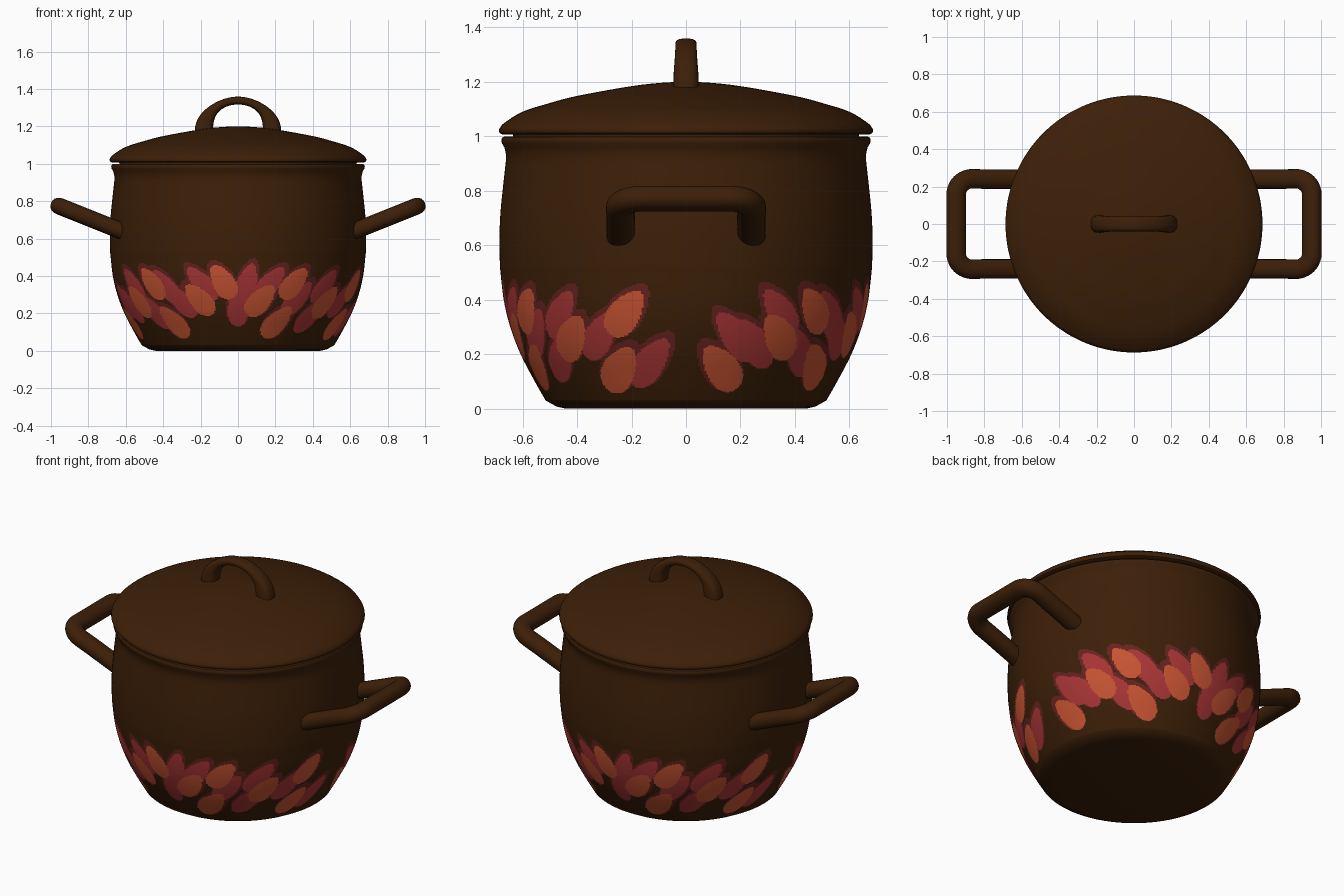
import bpy, bmesh, math
from mathutils import Vector

if "Cube" in bpy.data.objects:
    bpy.data.objects.remove(bpy.data.objects["Cube"])


def material(name, rgb):
    m = bpy.data.materials.new(name)
    m.diffuse_color = (*rgb, 1)
    m.use_nodes = True
    m.node_tree.nodes["Principled BSDF"].inputs["Base Color"].default_value = m.diffuse_color
    return m


BROWN = material("dark brown enamel", (0.046, 0.0140, 0.0025))
MAROON = material("maroon leaf shadow", (0.13, 0.017, 0.014))
RED = material("red leaf", (0.40, 0.036, 0.036))
ORANGE = material("orange leaf", (0.58, 0.088, 0.032))


def finish(bm, name, mats, angle=40):
    bmesh.ops.remove_doubles(bm, verts=bm.verts, dist=1e-5)
    me = bpy.data.meshes.new(name)
    bm.to_mesh(me)
    bm.free()
    ob = bpy.data.objects.new(name, me)
    bpy.context.collection.objects.link(ob)
    for m in mats:
        me.materials.append(m)
    bpy.ops.object.select_all(action='DESELECT')
    ob.select_set(True)
    bpy.context.view_layer.objects.active = ob
    bpy.ops.object.shade_smooth_by_angle(angle=math.radians(angle))
    return ob


def spline(pts, n):
    """Smooth curve through 2D points, n steps per span."""
    p = [Vector(q) for q in pts]
    p = [2 * p[0] - p[1]] + p + [2 * p[-1] - p[-2]]
    out = []
    for i in range(1, len(p) - 2):
        a, b, c, d = p[i - 1:i + 3]
        for k in range(n):
            t = k / n
            out.append(0.5 * (2 * b + (c - a) * t + (2 * a - 5 * b + 4 * c - d) * t * t
                              + (3 * b - a - 3 * c + d) * t ** 3))
    return out + [p[-2]]


def lathe(profile, segs):
    """Revolve (radius, z) points; angle 0 is the front, 90 degrees is +x."""
    bm = bmesh.new()
    rings = []
    for r, z in profile:
        rings.append([bm.verts.new((r * math.sin(2 * math.pi * i / segs),
                                    -r * math.cos(2 * math.pi * i / segs), z)) for i in range(segs)])
    for lo, hi in zip(rings, rings[1:]):
        for i in range(segs):
            j = (i + 1) % segs
            bm.faces.new((lo[i], lo[j], hi[j], hi[i]))
    return bm


def sweep(path, normal, sizes, name, power=1.0, segs=20):
    """Sweep a rounded section along a planar path; sizes = (in plane, along normal)."""
    bm = bmesh.new()
    rings = []
    for i, p in enumerate(path):
        tan = (path[min(i + 1, len(path) - 1)] - path[max(i - 1, 0)]).normalized()
        side = tan.cross(normal).normalized()
        a, b = sizes[i]
        ring = []
        for k in range(segs):
            c, s = math.cos(2 * math.pi * k / segs), math.sin(2 * math.pi * k / segs)
            c = math.copysign(abs(c) ** power, c)
            s = math.copysign(abs(s) ** power, s)
            ring.append(bm.verts.new(p + side * a * c + normal * b * s))
        rings.append(ring)
    for r, q in zip(rings, rings[1:]):
        for k in range(segs):
            j = (k + 1) % segs
            bm.faces.new((r[k], r[j], q[j], q[k]))
    bm.faces.new(rings[0])
    bm.faces.new(rings[-1])
    bmesh.ops.recalc_face_normals(bm, faces=bm.faces)
    return finish(bm, name, [BROWN], 60)


# Pot body: fine outer wall so the leaves can be coloured by face
outer = spline([(.515, .03), (.555, .1), (.607, .2), (.645, .3), (.669, .4), (.683, .52)], 22)
outer += spline([(.683, .52), (.685, .62), (.681, .72), (.671, .82), (.661, .91)], 5)[1:]
outer = [(0, 0), (.44, 0), (.475, .008)] + [tuple(p) for p in outer]
rim = [(.661, .935), (.667, .96), (.676, .975), (.678, .988), (.673, .997), (.662, 1.0), (.645, .997)]
inner = [(.637, .96), (.635, .91), (.655, .72), (.657, .55), (.62, .3), (.53, .1), (.46, .04), (0, .04)]
bm = lathe(outer + rim + inner, 480)

# Painted leaves as (degrees around, height); the pattern repeats after half a turn
orange = [(-77, .15), (-57, .265), (-44, .36), (-36, .155), (-19, .275), (-7, .37),
          (11, .27), (21, .155), (27, .36), (48, .26), (65, .145), (70, .35)]
red = [(77, .17), (60, .27), (45, .345), (40, .19), (30, .28), (15, .36), (4, .36), (0, .24),
       (-17, .36), (-29, .27), (-36, .345), (-47, .21), (-58, .35), (-66, .24), (-73, .265)]


def inside(dx, dz, lean, length, width):
    u = dx * math.sin(lean) + dz * math.cos(lean)
    v = dx * math.cos(lean) - dz * math.sin(lean)
    t = max(-1.3, min(1.3, u / length))
    return t * t + (v / (width * (1 - .25 * t))) ** 2 < 1


leaves = []
for group, idx, ln, wd in ((orange, 3, .102, .058), (red, 2, .112, .053)):
    for a, z in group:
        bend = max(-1, min(1, 3 * math.sin(math.radians(2 * a))))  # lean towards the handles
        for turn in (0, 180):
            leaves.append((math.radians(a + turn), z, math.radians(42) * bend, idx, ln, wd))

for f in bm.faces:
    c = f.calc_center_median()
    r = math.hypot(c.x, c.y)
    if not .04 < c.z < .52:
        continue
    f.normal_update()
    if f.normal.dot(Vector((c.x, c.y, 0))) <= 0:
        continue
    ang = math.atan2(c.x, -c.y)
    best = 0
    for a, z, lean, idx, ln, wd in leaves:
        dz = c.z - z
        if idx < best or abs(dz) > .17:
            continue
        dx = ((ang - a + math.pi) % (2 * math.pi) - math.pi) * r
        if abs(dx) > .17:
            continue
        if inside(dx, dz, lean, ln, wd):
            best = max(best, idx)
        elif best == 0 and inside(dx - .018 * math.sin(lean), dz - .016, lean, ln + .014, wd + .010):
            best = 1
    f.material_index = best
finish(bm, "pot_body", [BROWN, MAROON, RED, ORANGE])

# Lid: shallow dome with a flange dropping inside the rim
dome = spline([(.685, 1.028), (.668, 1.048), (.6, 1.09), (.5, 1.122), (.4, 1.148),
               (.2, 1.184), (.08, 1.197), (0, 1.199)], 4)
lid = [(0, 1.17), (.3, 1.14), (.5, 1.09), (.61, 1.03), (.61, .97), (.633, .97), (.635, 1.007),
       (.675, 1.007), (.684, 1.012), (.687, 1.02)] + [tuple(p) for p in dome]
finish(lathe(lid, 128), "lid", [BROWN])

# Lid handle: flattened arch, thicker at its feet
path, sizes = [], []
for i in range(41):
    t = math.pi * i / 40
    path.append(Vector((.182 * math.cos(t), 0, 1.175 + .163 * math.sin(t))))
    w = abs(math.cos(t)) ** 4
    sizes.append((.021 + .028 * w, .039 + .008 * w))
sweep(path, Vector((0, 1, 0)), sizes, "lid_handle", .75, 24)

# Side handles: rounded U loops rising outwards
for sgn, name in ((1, "right_handle"), (-1, "left_handle")):
    flat = [(.615, .24), (.7, .24), (.8, .24)]
    rad = .085
    for i in range(11):
        t = math.pi / 2 * (1 - i / 10)
        flat.append((.951 - rad + rad * math.cos(t), .242 - rad + rad * math.sin(t)))
    flat += [(.951, .08)]
    flat += [(x, -y) for x, y in reversed(flat)]
    path = [Vector((sgn * x, y, .663 + (x - .68) * .4)) for x, y in flat]
    normal = Vector((-.4 * sgn, 0, 1)).normalized()
    sweep(path, normal, [(.052, .045)] * len(path), name, .9)
